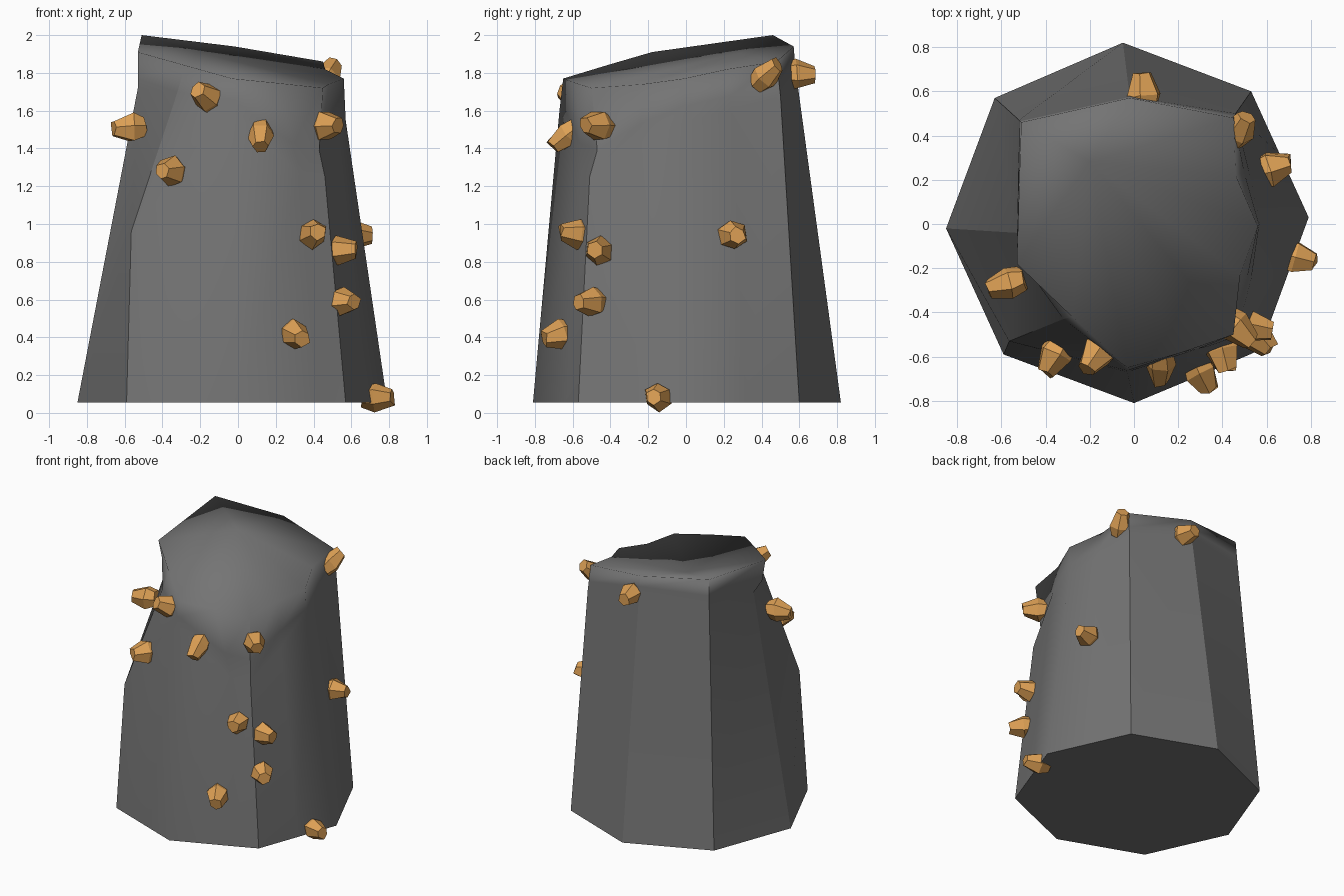
import bpy, bmesh, math, random
from mathutils import Vector

if "Cube" in bpy.data.objects:
    bpy.data.objects.remove(bpy.data.objects["Cube"])

random.seed(7)


def material(name, rgb):
    m = bpy.data.materials.new(name)
    m.diffuse_color = (*rgb, 1)
    m.use_nodes = True
    m.node_tree.nodes["Principled BSDF"].inputs["Base Color"].default_value = m.diffuse_color
    return m


STONE = material("grey stone", (0.175, 0.175, 0.175))
ORANGE = material("orange crystal", (0.72, 0.35, 0.09))


def make_object(name, bm, mat):
    bmesh.ops.recalc_face_normals(bm, faces=bm.faces)
    me = bpy.data.meshes.new(name)
    bm.to_mesh(me)
    bm.free()
    me.materials.append(mat)
    ob = bpy.data.objects.new(name, me)
    bpy.context.collection.objects.link(ob)
    return ob


def bridge(bm, rings):
    for a, b in zip(rings, rings[1:]):
        n = len(a)
        for i in range(n):
            j = (i + 1) % n
            bm.faces.new((a[i], a[j], b[j], b[i]))


# Rock: columns running from the base, past a shoulder, up to the sloping rim
# (base xy, shoulder xyz, rim xyz), going round from the left via the front
columns = [
    ((-.85, -.02), (-.53, -.04, 1.72), (-.53, -.18, 1.91)),
    ((-.59, -.59), (-.565, -.53, 0.96), (-.28, -.42, 1.84)),
    ((0.0, -.81), (-.03, -.67, 1.60), (-.03, -.65, 1.77)),
    ((.42, -.635), (.33, -.555, 1.26), (.22, -.58, 1.745)),
    ((.57, -.57), (.46, -.51, 1.25), (.45, -.50, 1.72)),
    ((.68, -.27), (.53, -.25, 1.42), (.48, -.23, 1.74)),
    ((.79, .03), (.57, .00, 1.55), (.56, -.01, 1.77)),
    ((.66, .315), (.52, .24, 1.60), (.46, .22, 1.82)),
    ((.53, .60), (.46, .50, 1.68), (.45, .48, 1.86)),
    ((-.05, .82), (-.02, .58, 1.82), (-.02, .57, 1.94)),
    ((-.63, .57), (-.52, .47, 1.82), (-.51, .46, 2.00)),
]
necks = {0: (-.53, -.14, 1.77), 1: (-.32, -.43, 1.70), 4: (.43, -.47, 1.39)}  # chamfer and notch
soft_columns = {2, 3, 5, 6, 7}  # rounded, not creased
bm = bmesh.new()
rings = [[], [], [], []]
for k, (base, shoulder, rim) in enumerate(columns):
    s, r = Vector(shoulder), Vector(rim)
    neck = Vector(necks[k]) if k in necks else s.lerp(r, .35)
    for ring, p in zip(rings, (Vector((*base, .055)), s, neck, r)):
        ring.append(bm.verts.new(p))
bridge(bm, rings)
bm.faces.new(rings[0][::-1])
centre = bm.verts.new((-.20, .28, 1.905))
n = len(columns)
for i in range(n):
    bm.faces.new((rings[3][i], rings[3][(i + 1) % n], centre))
# Soft shading with creases round the base and up the hard corners
for f in bm.faces:
    f.smooth = True
for i in range(n):
    bm.edges.get((rings[0][i], rings[0][(i + 1) % n])).smooth = False
    if i not in soft_columns:
        for a, b in ((0, 1), (1, 2), (2, 3)):
            bm.edges.get((rings[a][i], rings[b][i])).smooth = False
make_object("rock_pillar", bm, STONE)


# Crystals: irregular tapered chunks pointing outward
def crystal(name, pos, heading, tilt, length=.17):
    pos, h = Vector(pos), math.radians(heading)
    d = Vector((math.cos(h), math.sin(h), tilt)).normalized()
    side = d.cross(Vector((0, 0, 1))).normalized()
    up = side.cross(d)
    n, turn = 6, random.uniform(0, 6)
    bm = bmesh.new()
    rings = []
    for t, rad in ((-.5, .06), (-.1, .08), (.5, .045)):
        ring = []
        for i in range(n):
            a = turn + 2 * math.pi * i / n
            q = rad * random.uniform(.88, 1.1)
            along = (t + random.uniform(-.06, .06)) * length
            ring.append(bm.verts.new(pos + d * along + side * q * math.cos(a) + up * q * math.sin(a)))
        rings.append(ring)
    bridge(bm, rings)
    bm.faces.new(rings[0])
    bm.faces.new(rings[-1])
    make_object(name, bm, ORANGE)


# x, y, z, heading in degrees, upward tilt
spots = [
    (-.58, -.27, 1.51, 195, -.05), (-.17, -.59, 1.67, 235, .5),
    (-.36, -.60, 1.28, 240, 0), (.12, -.64, 1.46, 270, -.8),
    (.47, -.475, 1.52, -45, 0), (.40, -.58, .95, -75, .1),
    (.545, -.465, .86, -10, .05), (.555, -.51, .59, -45, 0),
    (.305, -.68, .41, -65, -.2), (.74, -.15, .085, -15, 0),
    (.63, .25, .94, 15, 0), (.475, .43, 1.79, 60, .8),
    (.04, .595, 1.79, 95, 0),
]
for i, (x, y, z, heading, tilt) in enumerate(spots):
    crystal(f"crystal_{i + 1}", (x, y, z), heading, tilt)
